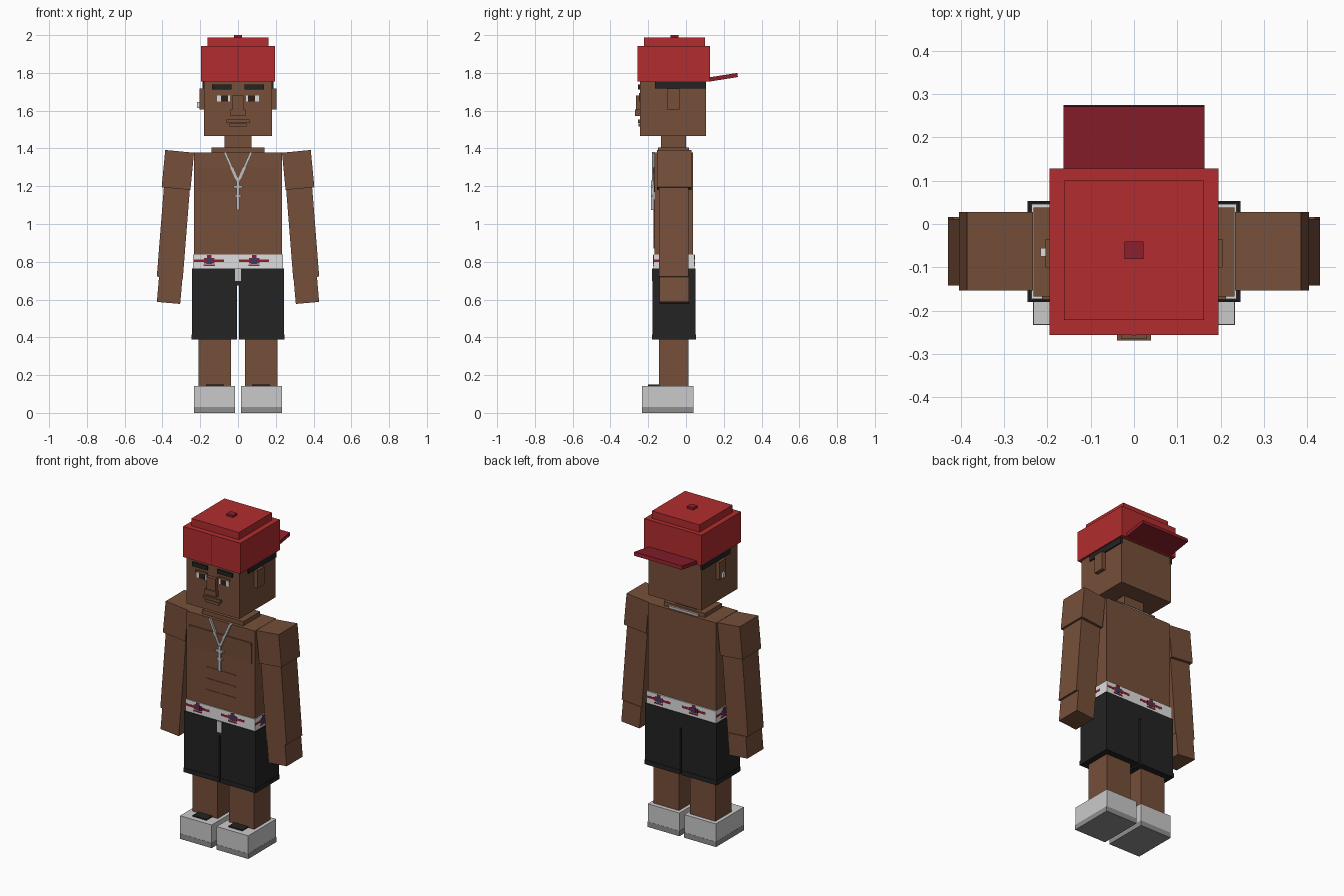
import bpy
import bmesh
import math
from mathutils import Matrix, Vector

if "Cube" in bpy.data.objects:
    bpy.data.objects.remove(bpy.data.objects["Cube"])


def material(name, *rgb):
    linear = [((c / 255 + 0.055) / 1.055) ** 2.4 for c in rgb] + [1]
    m = bpy.data.materials.new(name)
    m.use_nodes = True
    m.diffuse_color = linear
    shader = m.node_tree.nodes["Principled BSDF"]
    shader.inputs["Base Color"].default_value = linear
    shader.inputs["Roughness"].default_value = 0.8
    return m


SKIN = material("skin brown", 118, 79, 58)
RED = material("cap red", 178, 44, 46)
DARK_RED = material("dark red", 140, 31, 44)
BLACK = material("soft black", 35, 35, 35)
WHITE = material("cloth white", 222, 222, 222)
SHOE = material("shoe light grey", 202, 202, 202)
SOLE = material("sole grey", 143, 143, 143)
SILVER = material("silver", 192, 192, 194)
BLUE = material("motif blue", 52, 60, 110)
PUPIL = material("pupil dark brown", 48, 32, 26)


def block(name, xs, ys, zs, mat, axis="Y", degrees=0):
    """Box between bounds, turned about its own centre."""
    spans = [sorted(s) for s in (xs, ys, zs)]
    centre = Vector([(a + b) / 2 for a, b in spans])
    size = [b - a for a, b in spans]
    bm = bmesh.new()
    bmesh.ops.create_cube(bm, size=1, matrix=Matrix.Diagonal(size + [1]))
    mesh = bpy.data.meshes.new(name)
    bm.to_mesh(mesh)
    bm.free()
    mesh.materials.append(mat)
    obj = bpy.data.objects.new(name, mesh)
    obj.matrix_world = Matrix.Translation(centre) @ Matrix.Rotation(math.radians(degrees), 4, axis)
    bpy.context.collection.objects.link(obj)
    return obj


def wide(half):
    return (-half, half)


# Cap, worn backwards
block("cap_body", wide(0.195), (-0.256, 0.128), (1.754, 1.942), RED)
block("cap_crown", wide(0.162), (-0.222, 0.1), (1.942, 1.987), RED)
block("cap_button", wide(0.022), (-0.081, -0.04), (1.987, 2.0), DARK_RED)
block("cap_brim", wide(0.163), (0.122, 0.274), (1.766, 1.788), DARK_RED, "X", 9)
block("cap_seam", wide(0.003), (-0.258, -0.25), (1.754, 1.942), DARK_RED)

# Head, nose and mouth
block("head", wide(0.18), (-0.243, 0.106), (1.467, 1.76), SKIN)
block("nose_bridge", wide(0.03), (-0.264, -0.24), (1.575, 1.68), SKIN)
block("nose_base", wide(0.039), (-0.269, -0.24), (1.573, 1.605), SKIN)
block("upper_lip", wide(0.06), (-0.254, -0.24), (1.536, 1.552), SKIN)
block("lower_lip", wide(0.045), (-0.251, -0.24), (1.515, 1.532), SKIN)
block("earring", (-0.216, -0.204), (-0.075, -0.055), (1.615, 1.645), WHITE)

# Neck and torso
block("neck", wide(0.071), (-0.132, 0.0), (1.39, 1.48), SKIN)
block("neck_base", wide(0.14), (-0.148, 0.016), (1.37, 1.404), SKIN)
block("torso", wide(0.232), (-0.168, 0.038), (0.75, 1.378), SKIN)
block("chest_plate", wide(0.212), (-0.172, -0.162), (1.17, 1.3), SKIN, "X", 2.5)
block("abdomen_ridge", wide(0.003), (-0.171, -0.16), (0.87, 1.13), SKIN)
for z in (0.93, 1.0, 1.07):
    block("abdomen_crease", wide(0.1), (-0.171, -0.16), (z - 0.003, z + 0.003), SKIN)

# Necklace with cross pendant
block("pendant_stem", wide(0.009), (-0.184, -0.172), (1.075, 1.23), SILVER)
block("pendant_upper_bar", wide(0.024), (-0.184, -0.172), (1.19, 1.203), SILVER)
block("pendant_lower_bar", wide(0.018), (-0.184, -0.172), (1.143, 1.154), SILVER)
block("necklace_back", wide(0.1), (0.015, 0.028), (1.374, 1.392), SILVER)

# Underwear waistband and shorts waist
block("waistband", wide(0.237), (-0.173, 0.046), (0.74, 0.838), WHITE)
block("shorts_waist", wide(0.243), (-0.177, 0.05), (0.675, 0.764), BLACK)
block("drawstring", wide(0.016), (-0.181, -0.17), (0.697, 0.764), SHOE)

# Printed motifs: (half length, half height, height offset, relief, colour)
MOTIF = [(0.08, 0.007, 0.0, 0.001, DARK_RED), (0.028, 0.014, 0.0, 0.0015, DARK_RED),
         (0.012, 0.008, 0.022, 0.002, DARK_RED), (0.03, 0.004, -0.024, 0.002, DARK_RED),
         (0.015, 0.016, 0.0, 0.0025, BLUE)]
for half, tall, lift, relief, colour in MOTIF:
    zs = (0.805 + lift - tall, 0.805 + lift + tall)
    for turn, face in ((1, -0.173), (-1, 0.046)):
        for centre in (-0.153, 0.085):
            xs = (turn * (centre - half), turn * (centre + half))
            block("waist_motif", xs, (face, face - turn * relief), zs, colour)
        mid = -0.0635 - turn * 0.03
        block("side_motif", (turn * 0.237, turn * (0.237 + relief)),
              (mid - half, mid + half), zs, colour)

# Paired parts
for side, s in (("left", 1), ("right", -1)):

    def pair(name, xs, ys, zs, mat, degrees=0):
        block(side + "_" + name, (s * xs[0], s * xs[1]), ys, zs, mat, "Y", s * degrees)

    # Face details
    pair("ear", (0.17, 0.204), (-0.1, -0.035), (1.606, 1.717), SKIN)
    pair("hair", (0.17, 0.188), (-0.164, 0.107), (1.717, 1.756), BLACK)
    pair("eyebrow", (0.034, 0.137), (-0.253, -0.24), (1.712, 1.738), BLACK)
    pair("eyelid", (0.036, 0.117), (-0.25, -0.24), (1.681, 1.694), SKIN)
    pair("eye", (0.042, 0.111), (-0.246, -0.24), (1.648, 1.681), WHITE)
    pair("pupil", (0.053, 0.091), (-0.248, -0.24), (1.648, 1.681), PUPIL)
    pair("necklace_strand", (0.028, 0.042), (-0.18, -0.166), (1.215, 1.387), SILVER, 24)

    # Arms
    pair("upper_arm", (0.242, 0.395), (-0.154, 0.028), (1.187, 1.385), SKIN, -5.5)
    pair("forearm", (0.273, 0.411), (-0.142, 0.012), (0.715, 1.2), SKIN, -4.5)
    pair("hand", (0.3, 0.424), (-0.14, 0.016), (0.582, 0.716), SKIN, -5)

    # Shorts and legs
    pair("shorts_leg", (0.005, 0.243), (-0.177, 0.05), (0.39, 0.676), BLACK)
    pair("shorts_hem", (0.005, 0.246), (-0.18, 0.053), (0.388, 0.415), BLACK)
    pair("leg", (0.038, 0.21), (-0.143, 0.014), (0.1, 0.42), SKIN)

    # Shoes
    pair("shoe", (0.017, 0.232), (-0.232, 0.04), (0.032, 0.142), SHOE)
    pair("sole", (0.016, 0.233), (-0.233, 0.041), (0.0, 0.032), SOLE)
    pair("shoe_tongue", (0.075, 0.17), (-0.2, -0.143), (0.14, 0.149), BLACK)
